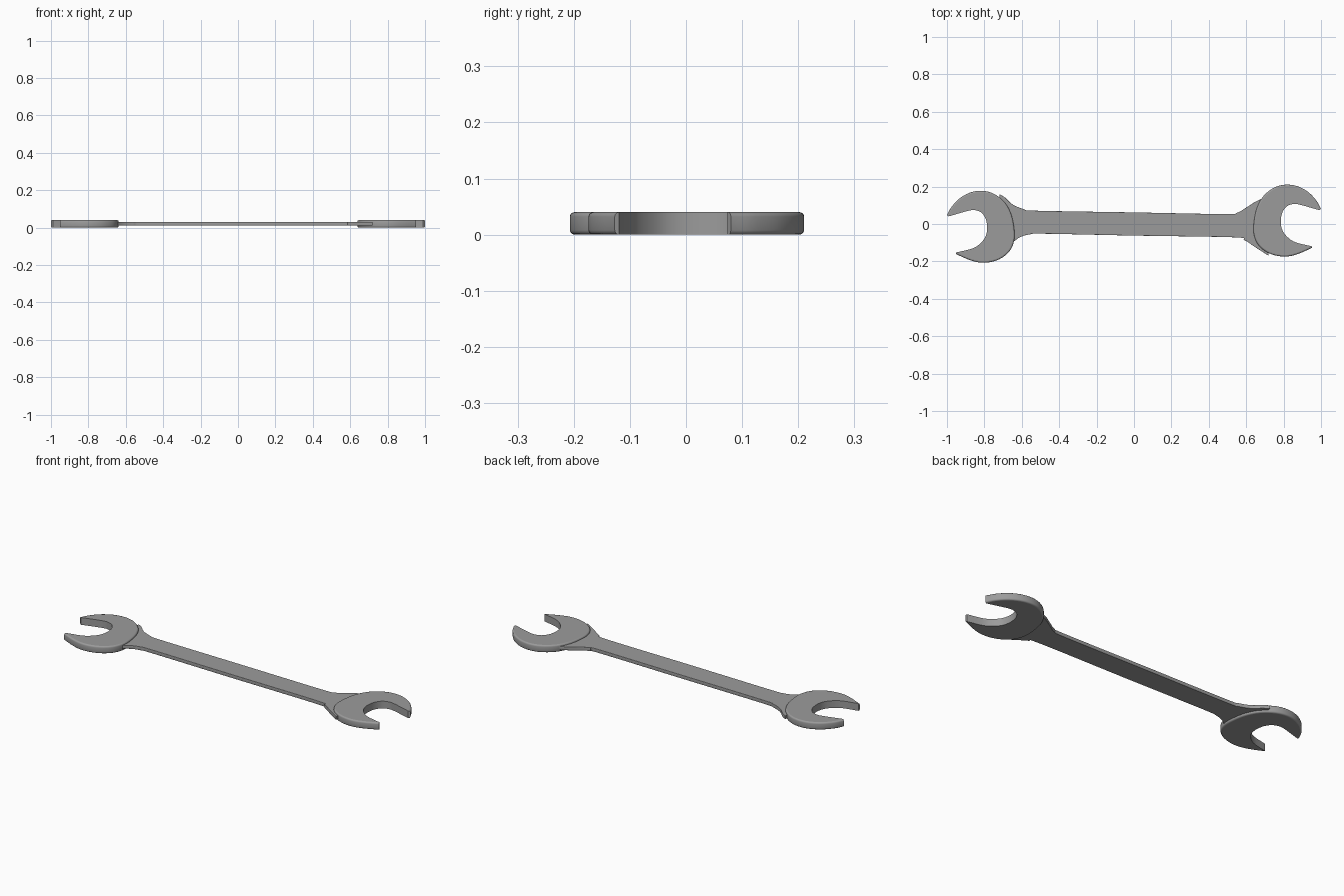
import bpy
import bmesh
from mathutils import Vector

cube = bpy.data.objects.get("Cube")
if cube:
    bpy.data.objects.remove(cube)

steel = bpy.data.materials.new("brushed steel grey")
steel.use_nodes = True
GREY = (0.33, 0.33, 0.33, 1)
steel.diffuse_color = GREY
steel.node_tree.nodes["Principled BSDF"].inputs["Base Color"].default_value = GREY


def smooth_path(points, steps=5):
    """Catmull-Rom curve through the points, end points included."""
    p = [Vector(q) for q in points]
    p = [2 * p[0] - p[1]] + p + [2 * p[-1] - p[-2]]
    path = []
    for a, b, c, d in zip(p, p[1:], p[2:], p[3:]):
        for i in range(steps):
            t = i / steps
            path.append(0.5 * (2 * b + (c - a) * t + (2 * a - 5 * b + 4 * c - d) * t**2
                               + (3 * b - a - 3 * c + d) * t**3))
    return path + [p[-2]]


def plate(name, rounded, plain, z0, z1, radius):
    """Extrude an outline; only the rims along the rounded stretch are bevelled."""
    bm = bmesh.new()
    outline = rounded + plain
    base = bm.faces.new([bm.verts.new((v.x, v.y, z0)) for v in outline])
    rim = list(base.edges)[:len(rounded) - 1]
    low = [set(e.verts) for e in rim]
    pairs = [tuple((v.co.x, v.co.y) for v in s) for s in low]
    extruded = bmesh.ops.extrude_face_region(bm, geom=[base], use_keep_orig=True)["geom"]
    for v in extruded:
        if isinstance(v, bmesh.types.BMVert):
            v.co.z = z1
    bmesh.ops.recalc_face_normals(bm, faces=bm.faces)
    wanted = {frozenset(p) for p in pairs}
    edges = [e for e in bm.edges
             if frozenset((v.co.x, v.co.y) for v in e.verts) in wanted]
    bmesh.ops.bevel(bm, geom=edges, offset=radius, segments=3, profile=0.5,
                    affect='EDGES', clamp_overlap=True)
    bmesh.ops.recalc_face_normals(bm, faces=bm.faces)
    mesh = bpy.data.meshes.new(name)
    bm.to_mesh(mesh)
    bm.free()
    mesh.materials.append(steel)
    obj = bpy.data.objects.new(name, mesh)
    bpy.context.collection.objects.link(obj)
    bpy.ops.object.select_all(action='DESELECT')
    obj.select_set(True)
    bpy.context.view_layer.objects.active = obj
    bpy.ops.object.shade_smooth_by_angle(angle=0.6)
    # Keep the broad faces flat
    for f in mesh.polygons:
        if abs(f.normal.z) > 0.99:
            f.use_smooth = False
    return obj


# Open jaw head: outer crescent and inner mouth
OUTER = [(-1, .08), (-.975, .125), (-.93, .172), (-.87, .203), (-.805, .21),
         (-.745, .192), (-.69, .147), (-.655, .08), (-.64, 0), (-.642, -.06),
         (-.665, -.112), (-.71, -.15), (-.765, -.17), (-.825, -.173),
         (-.885, -.157), (-.953, -.127)]
MOUTH = [(-.95, -.119), (-.87, -.1), (-.83, -.078), (-.797, -.04), (-.785, .005),
         (-.791, .055), (-.812, .09), (-.842, .105), (-.88, .105), (-.99, .074)]


def head(name, side, shift):
    def place(points):
        return smooth_path([(-side * x, y + shift) for x, y in points])
    plate(name, place(OUTER), place(MOUTH), 0, 0.04, 0.008)


head("right_jaw_head", 1, 0)
head("left_jaw_head", -1, -0.033)

# Thin handle flaring into both heads
TOP = [(-.72, .16), (-.69, .142), (-.65, .105), (-.59, .08), (-.52, .071),
       (0, .062), (.48, .053), (.55, .06), (.60, .088), (.655, .122), (.72, .15)]
BOTTOM = [(.72, -.17), (.645, -.122), (.59, -.086), (.53, -.071), (0, -.062),
          (-.48, -.052), (-.56, -.056), (-.61, -.071), (-.655, -.102), (-.72, -.14)]
plate("handle", smooth_path(TOP) + smooth_path(BOTTOM), [], 0.011, 0.030, 0.004)
